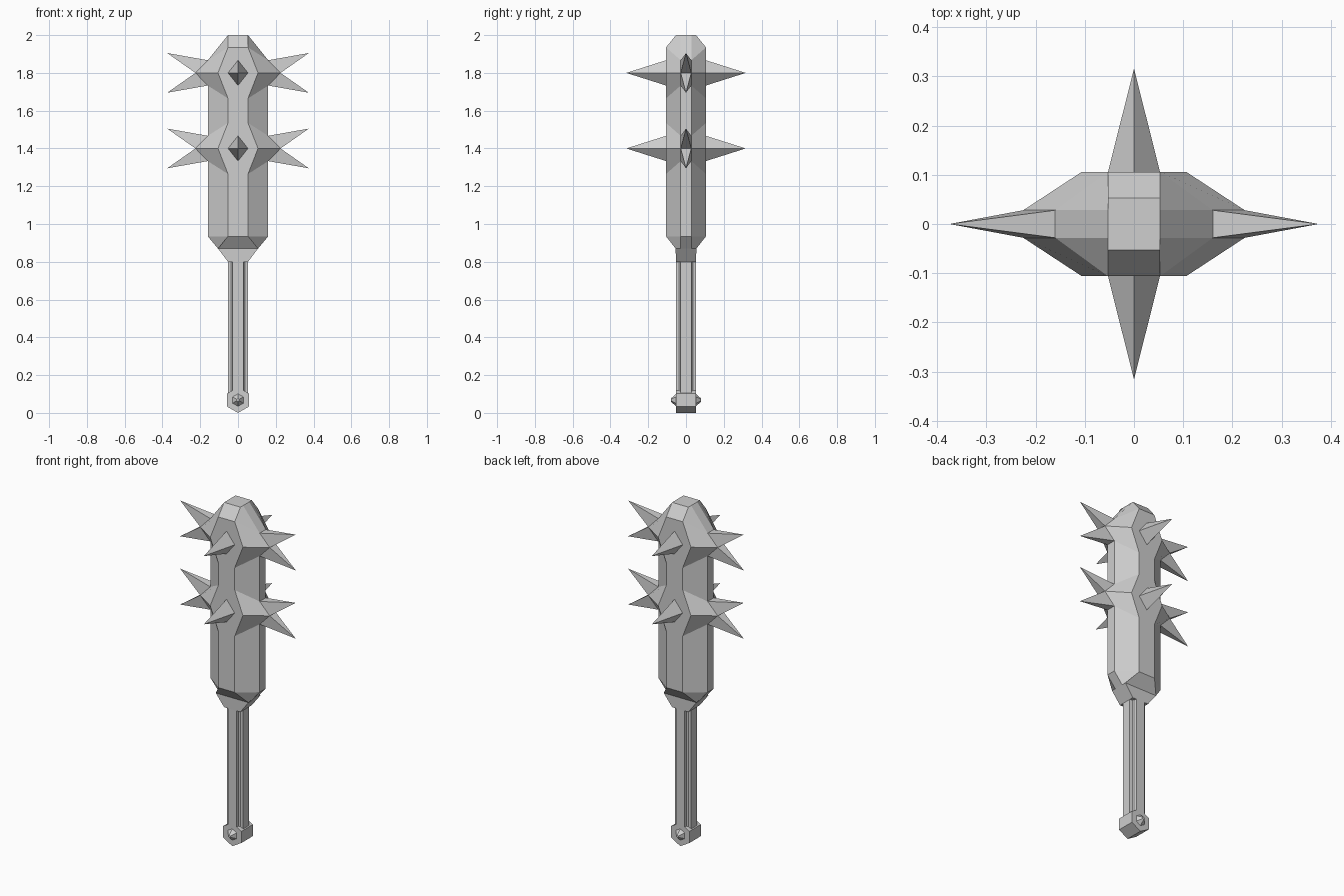
import bpy
import bmesh
from math import cos, sin, pi

cube = bpy.data.objects.get("Cube")
if cube:
    bpy.data.objects.remove(cube, do_unlink=True)

GREY = (0.62, 0.62, 0.62, 1)
grey = bpy.data.materials.new("plain grey")
grey.use_nodes = True
grey.diffuse_color = GREY
grey.node_tree.nodes["Principled BSDF"].inputs["Base Color"].default_value = GREY


def finish(name, bm):
    """Turn a bmesh into a flat-shaded grey object."""
    bmesh.ops.recalc_face_normals(bm, faces=bm.faces)
    mesh = bpy.data.meshes.new(name)
    bm.to_mesh(mesh)
    bm.free()
    mesh.materials.append(grey)
    obj = bpy.data.objects.new(name, mesh)
    bpy.context.collection.objects.link(obj)
    return obj


def loft(bm, rings, tips=None):
    """Skin point rings; tips maps (row, side) to a spike apex replacing that quad."""
    rows = [[bm.verts.new(p) for p in ring] for ring in rings]
    n = len(rows[0])
    for r in range(len(rows) - 1):
        for i in range(n):
            j = (i + 1) % n
            quad = [rows[r][i], rows[r][j], rows[r + 1][j], rows[r + 1][i]]
            if tips and (r, i) in tips:
                apex = bm.verts.new(tips[r, i])
                for k in range(4):
                    bm.faces.new((quad[k], quad[(k + 1) % 4], apex))
            else:
                bm.faces.new(quad)
    bm.faces.new(rows[0])
    bm.faces.new(rows[-1])


SPIKE_LEVELS = (1.4, 1.8)
T = 0.053      # half width of the narrow front flat
S = 0.028      # half width of the side flat


def head_ring(front_z, a, d, side_z, b):
    f, s = front_z, side_z
    return [(b, S, s), (a, d, f), (-a, d, f), (-b, S, s),
            (-b, -S, s), (-a, -d, f), (a, -d, f), (b, -S, s)]


# Head: eight-sided club that bulges at each spike level
D = 0.106
rings = [head_ring(0.80, T, T, 0.80, T),
         head_ring(0.87, D, 0.055, 0.87, D),
         head_ring(0.935, T, D, 0.935, 0.16)]
for z in SPIKE_LEVELS:
    for k in (-1, 0, 1):
        rings.append(head_ring(z + k * 0.135, T if k else D, D,
                               z + k * 0.067, 0.16 if k else 0.225))
rings.append(head_ring(2.0, T, T, 2.0, T))

# Side spikes: an upper and a lower one at each level, on both sides
tips = {}
for level, z in enumerate(SPIKE_LEVELS):
    for half, dz in enumerate((-0.105, 0.105)):
        row = 3 + level * 3 + half
        tips[row, 7] = (0.375, 0, z + dz)
        tips[row, 3] = (-0.375, 0, z + dz)
bm = bmesh.new()
loft(bm, rings, tips)
finish("club_head", bm)

# Front and back spikes: four-sided pyramids
for z in SPIKE_LEVELS:
    for side, label in ((-1, "front"), (1, "back")):
        bm = bmesh.new()
        base = [bm.verts.new((T * x, side * 0.105, z + 0.067 * h))
                for x, h in ((1, 0), (0, 1), (-1, 0), (0, -1))]
        apex = bm.verts.new((0, side * 0.316, z))
        bm.faces.new(base)
        for i in range(4):
            bm.faces.new((base[i], base[(i + 1) % 4], apex))
        level = "upper" if z > 1.6 else "lower"
        finish(f"{level}_{label}_spike", bm)

# Handle: fluted shaft with a groove on each diagonal
profile = []
for q in range(4):
    c, s = round(cos(q * pi / 2)), round(sin(q * pi / 2))
    for x, y in ((T, -S), (T, S), (0.036, 0.03), (0.03, 0.036)):
        profile.append((c * x - s * y, s * x + c * y))
bm = bmesh.new()
loft(bm, [[(x, y, z) for x, y in profile] for z in (0.1, 0.82)])
finish("handle", bm)


# Pommel: hexagonal block running front to back, with a stud on each end
def hexagon(radius, y):
    return [(radius * sin(i * pi / 3), y, 0.068 + radius * cos(i * pi / 3))
            for i in range(6)]


bm = bmesh.new()
loft(bm, [hexagon(0.068, -T), hexagon(0.068, T)])
finish("pommel", bm)
for side, label in ((-1, "front"), (1, "back")):
    bm = bmesh.new()
    loft(bm, [hexagon(0.036, side * 0.05), hexagon(0.008, side * 0.08)])
    finish(f"{label}_stud", bm)
